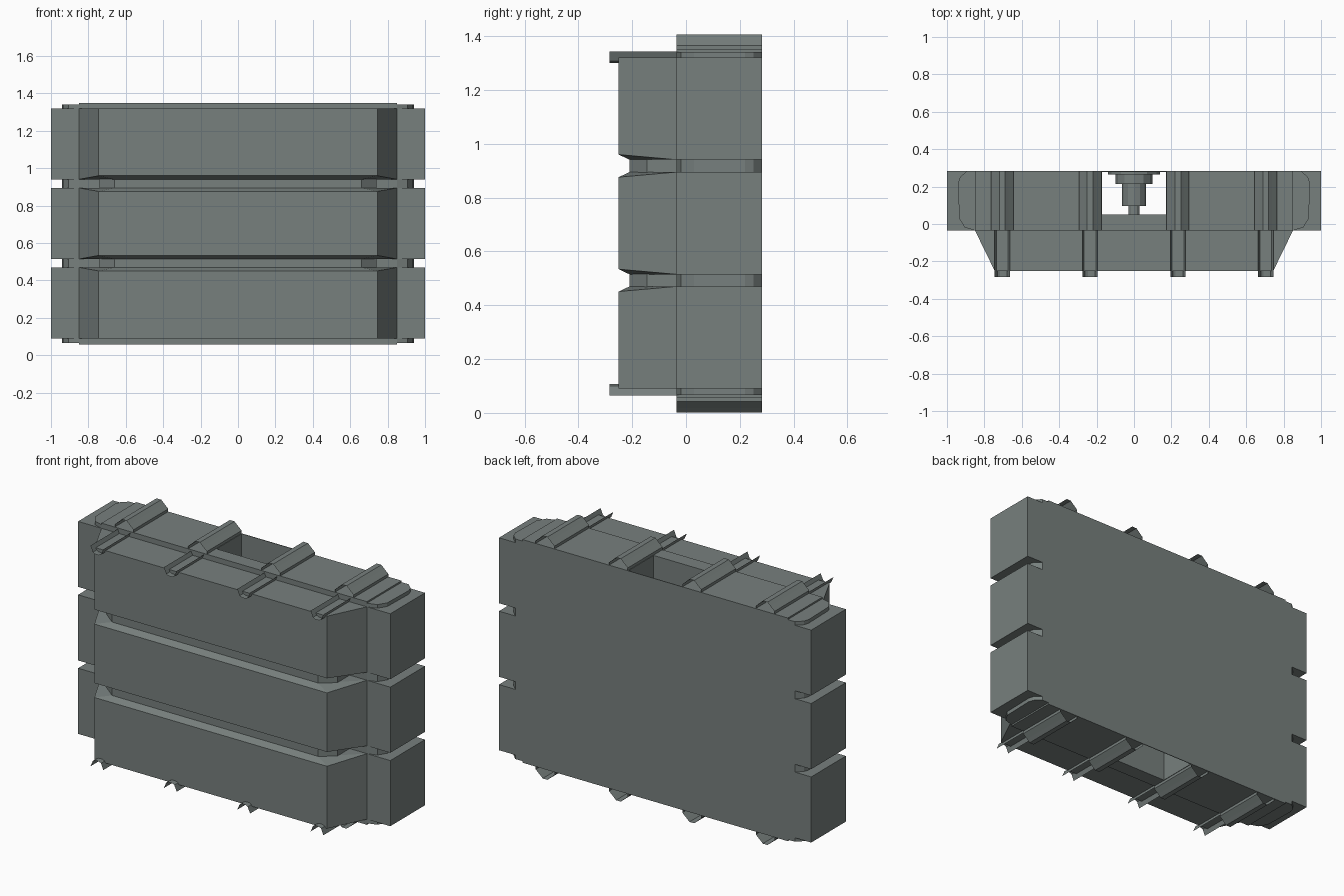
import bpy, bmesh

cube = bpy.data.objects.get("Cube")
if cube:
    bpy.data.objects.remove(cube, do_unlink=True)

GREY = bpy.data.materials.new("slate grey")
GREY.use_nodes = True
COLOUR = (0.185, 0.215, 0.207, 1)
GREY.diffuse_color = COLOUR
GREY.node_tree.nodes["Principled BSDF"].inputs["Base Color"].default_value = COLOUR

TOTAL = 1.408            # full height, used to mirror top parts to the bottom
FRONT, BACK = -0.035, 0.283


def finish(name, bm, fix_normals=True):
    if fix_normals:
        bmesh.ops.recalc_face_normals(bm, faces=bm.faces[:])
    mesh = bpy.data.meshes.new(name)
    bm.to_mesh(mesh)
    bm.free()
    mesh.materials.append(GREY)
    obj = bpy.data.objects.new(name, mesh)
    bpy.context.collection.objects.link(obj)
    return obj


def prism(name, half, z0, z1):
    """Extrude a plan outline, given for x > 0, mirrored across x = 0."""
    plan = half + [(-x, y) for x, y in reversed(half)]
    bm = bmesh.new()
    face = bm.faces.new([bm.verts.new((x, y, z0)) for x, y in plan])
    out = bmesh.ops.extrude_face_region(bm, geom=[face])
    for v in out["geom"]:
        if isinstance(v, bmesh.types.BMVert):
            v.co.z = z1
    return finish(name, bm)


def hull(name, half):
    bm = bmesh.new()
    for x, y, z in half:
        for s in (-1, 1):
            bm.verts.new((s * x, y, z))
    bmesh.ops.convex_hull(bm, input=bm.verts[:])
    bmesh.ops.dissolve_limit(bm, angle_limit=0.01, verts=bm.verts[:], edges=bm.edges[:])
    return finish(name, bm)


def channel(name, half, cx, y0, y1, top):
    """Open-ended sheet following a symmetric x-z profile along y."""
    profile = half + [(-x, z) for x, z in reversed(half)]
    if not top:
        profile = [(x, TOTAL - z) for x, z in reversed(profile)]
    bm = bmesh.new()
    rows = [[bm.verts.new((cx + x, y, z)) for x, z in profile] for y in (y0, y1)]
    for i in range(len(profile) - 1):
        bm.faces.new((rows[0][i], rows[0][i + 1], rows[1][i + 1], rows[1][i]))
    return finish(name, bm, False)


# Rear slot running vertically through the body
slot = [(0.172, BACK), (0.172, 0.05)]

# Three stacked body tiers with tapered front panels
levels = [(0.09, 0.47), (0.515, 0.895), (0.941, 1.32)]
for i, (z0, z1) in enumerate(levels):
    prism(f"body_tier_{i + 1}", [(1, FRONT), (1, BACK)] + slot, z0, z1)
    points = []
    for z, inward, flat in ((z0, 1, i == 0), (z1, -1, i == 2)):
        points.append((0.85, FRONT, z))
        if flat:
            points.append((0.745, -0.25, z))
        else:
            points += [(0.745, -0.25, z + inward * 0.019), (0.66, -0.21, z)]
    hull(f"front_panel_{i + 1}", points)

# Recessed core showing in the gaps and as thin end plates
prism("rear_core", [(0.85, FRONT), (0.905, -0.018), (0.935, 0.03), (0.94, 0.22),
                    (0.93, 0.25), (0.895, BACK)] + slot, 0.067, 1.341)
prism("front_core", [(0.66, -0.21), (0.74, -0.145), (0.74, FRONT)], 0.3, 1.1)
prism("end_deck", [(0.85, FRONT), (0.85, BACK)] + slot, 0.058, 1.35)
prism("slot_back_wall", [(0.172, BACK - 0.004), (0.172, BACK)], 0.058, 1.35)

# Rounded ridges behind and small troughs in front, on both ends
ridge = [(-0.06, 1.341), (-0.06, 1.366), (-0.033, 1.39), (-0.015, 1.407)]
trough = [(-0.041, 1.343), (-0.026, 1.308), (-0.012, 1.301)]
for top in (True, False):
    end = "top" if top else "bottom"
    for n, cx in enumerate((-0.705, -0.235, 0.235, 0.705), 1):
        channel(f"{end}_ridge_{n}", ridge, cx, FRONT, BACK, top)
        channel(f"{end}_trough_{n}", trough, cx, -0.284, FRONT, top)

# Stepped fastener inside the slot
for name, r, y0, y1 in (("fastener_flange", 0.14, 0.265, 0.279),
                        ("fastener_head", 0.1, 0.215, 0.265),
                        ("fastener_shaft", 0.065, 0.095, 0.215),
                        ("fastener_tip", 0.03, 0.05, 0.095)):
    bpy.ops.mesh.primitive_cylinder_add(vertices=12, radius=r, depth=y1 - y0,
                                        location=(0, (y0 + y1) / 2, TOTAL / 2),
                                        rotation=(1.5708, 0, 0))
    bpy.context.object.name = name
    bpy.context.object.data.materials.append(GREY)
